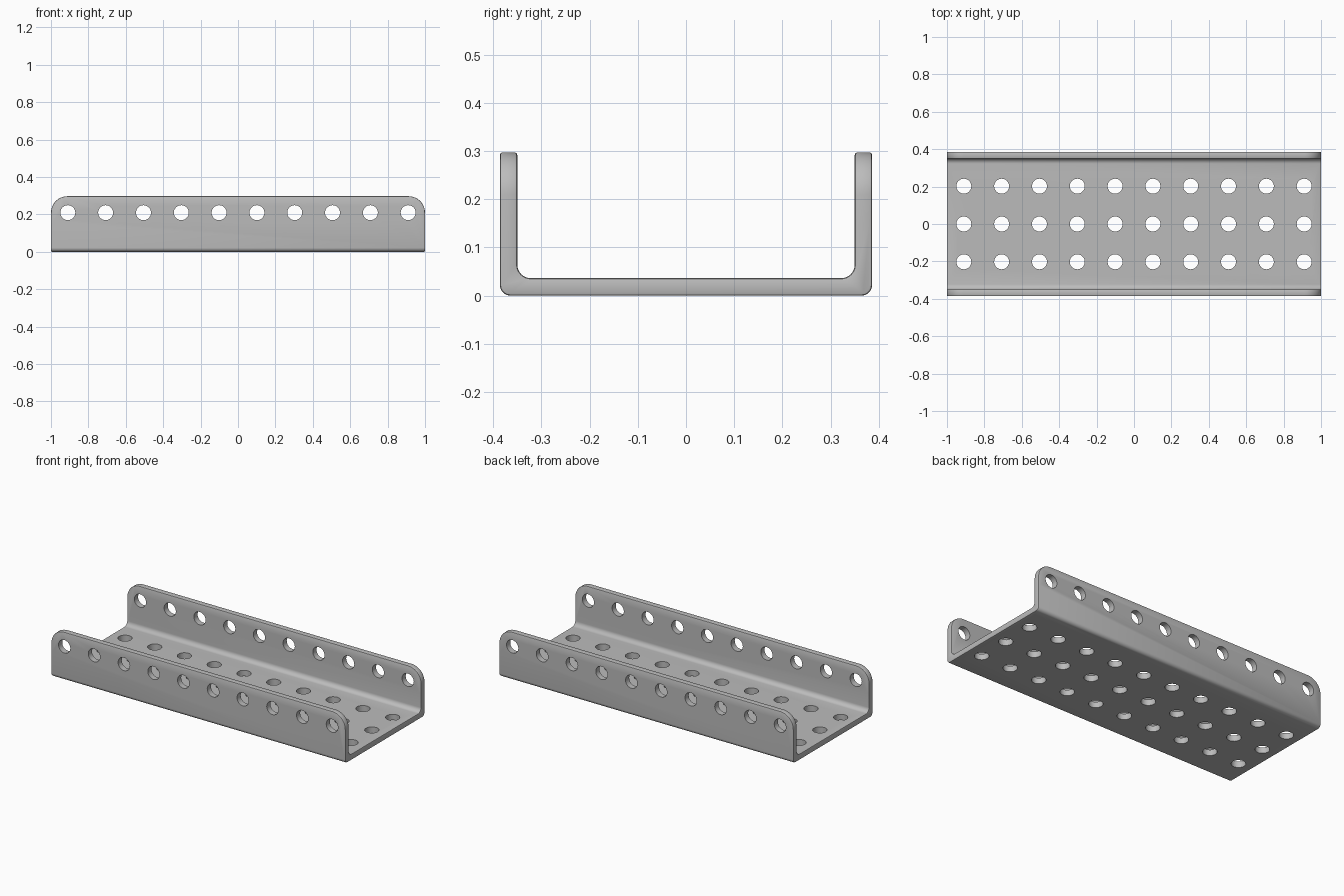
import bpy, bmesh, math
from mathutils import Vector

cube = bpy.data.objects.get("Cube")
if cube:
    bpy.data.objects.remove(cube, do_unlink=True)

HALF_W, HEIGHT, THICK = 0.386, 0.297, 0.036
PITCH, HOLE_R, HOLE_Z, CORNER_R = 0.2022, 0.04, 0.209, 0.088

steel = bpy.data.materials.new("grey steel")
steel.use_nodes = True
grey = (0.5, 0.5, 0.5, 1)
steel.diffuse_color = grey
steel.node_tree.nodes["Principled BSDF"].inputs["Base Color"].default_value = grey


def arc(cx, cz, r, start, end, n):
    steps = [math.radians(start + (end - start) * i / n) for i in range(n + 1)]
    return [(cx + r * math.cos(a), cz + r * math.sin(a)) for a in steps]


def prism(name, points, place, travel):
    """Extrude a closed outline along the travel vector."""
    bm = bmesh.new()
    face = bm.faces.new([bm.verts.new(place(*p)) for p in points])
    out = bmesh.ops.extrude_face_region(bm, geom=[face])["geom"]
    moved = [g for g in out if isinstance(g, bmesh.types.BMVert)]
    bmesh.ops.translate(bm, verts=moved, vec=Vector(travel))
    bmesh.ops.recalc_face_normals(bm, faces=bm.faces)
    mesh = bpy.data.meshes.new(name)
    bm.to_mesh(mesh)
    bm.free()
    mesh.materials.append(steel)
    obj = bpy.data.objects.new(name, mesh)
    bpy.context.collection.objects.link(obj)
    return obj


def boolean(target, cutter, operation):
    mod = target.modifiers.new(cutter.name, "BOOLEAN")
    mod.operation, mod.object, mod.solver = operation, cutter, "EXACT"


# Bent channel section, drawn for one half and mirrored
inner = HALF_W - THICK
outer_bend, inner_bend = 0.022, 0.028
half = arc(HALF_W - outer_bend, outer_bend, outer_bend, -90, 0, 8)
half += [(HALF_W, HEIGHT), (inner, HEIGHT)]
half += arc(inner - inner_bend, THICK + inner_bend, inner_bend, 0, -90, 8)
section = half + [(-y, z) for y, z in reversed(half)]
channel = prism("u_channel", section, lambda y, z: (-1, y, z), (2, 0, 0))

# Rounded side outline trims the upper wall corners
side = [(-1, -0.1), (1, -0.1)]
side += arc(1 - CORNER_R, HEIGHT - CORNER_R, CORNER_R, 0, 90, 12)
side += arc(CORNER_R - 1, HEIGHT - CORNER_R, CORNER_R, 90, 180, 12)
trim = prism("corner_trim", side, lambda x, z: (x, -0.6, z), (0, 1.2, 0))
boolean(channel, trim, "INTERSECT")

# Softened sheet edges
soft = channel.modifiers.new("soft edges", "BEVEL")
soft.width, soft.segments = 0.005, 2
soft.limit_method, soft.angle_limit = "ANGLE", math.radians(40)

# Hole cutters: one row through both walls, three rows through the floor
circle = arc(0, 0, HOLE_R, 0, 360, 32)[:-1]
cutters = []
for i in range(10):
    x = (i - 4.5) * PITCH
    cutters.append(prism("wall_drill", circle,
                         lambda u, v: (x + u, -0.6, HOLE_Z + v), (0, 1.2, 0)))
    for row in (-1, 0, 1):
        cutters.append(prism("floor_drill", circle,
                             lambda u, v: (x + u, row * PITCH + v, -0.1), (0, 0, 0.2)))
bpy.ops.object.select_all(action="DESELECT")
for c in cutters:
    c.select_set(True)
bpy.context.view_layer.objects.active = cutters[0]
bpy.ops.object.join()
drills = bpy.context.object
drills.name = "hole_drills"
boolean(channel, drills, "DIFFERENCE")

# Apply the cuts, remove the helpers and shade
bpy.ops.object.select_all(action="DESELECT")
channel.select_set(True)
bpy.context.view_layer.objects.active = channel
for mod in list(channel.modifiers):
    bpy.ops.object.modifier_apply(modifier=mod.name)
for helper in (trim, drills):
    bpy.data.objects.remove(helper, do_unlink=True)
bpy.ops.object.shade_smooth_by_angle(angle=math.radians(30))
